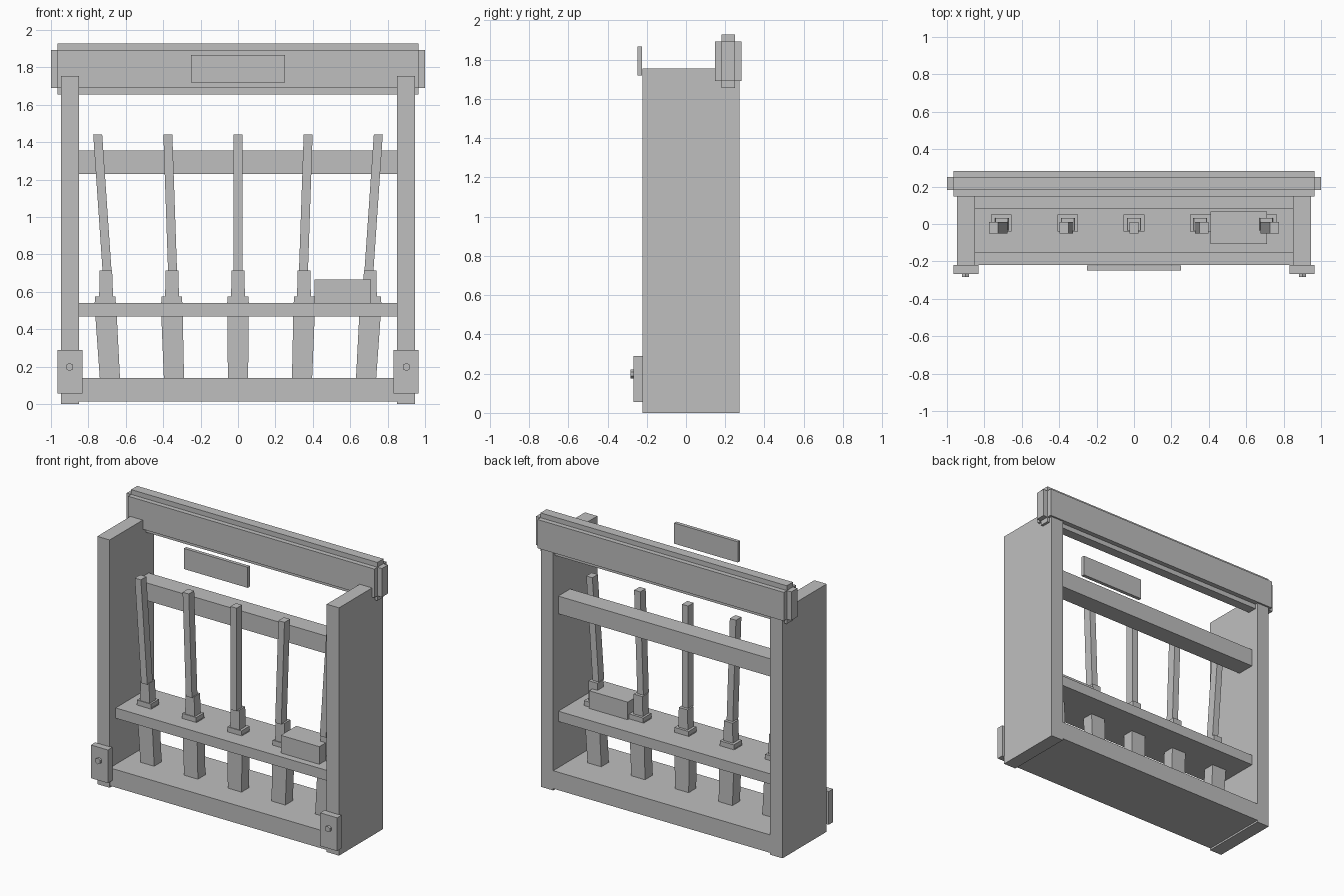
import bpy, bmesh, math
from mathutils import Matrix

cube = bpy.data.objects.get("Cube")
if cube:
    bpy.data.objects.remove(cube, do_unlink=True)

grey = bpy.data.materials.new("plain grey")
grey.use_nodes = True
colour = (0.52, 0.52, 0.52, 1)
grey.diffuse_color = colour
grey.node_tree.nodes["Principled BSDF"].inputs["Base Color"].default_value = colour


def finish(name, bm):
    bmesh.ops.recalc_face_normals(bm, faces=bm.faces)
    mesh = bpy.data.meshes.new(name)
    bm.to_mesh(mesh)
    bm.free()
    mesh.materials.append(grey)
    obj = bpy.data.objects.new(name, mesh)
    bpy.context.collection.objects.link(obj)
    return obj


def add_prism(bm, low, high, y, z):
    """Block whose (centre x, width) may differ between bottom and top."""
    verts = bmesh.ops.create_cube(bm, size=1)["verts"]
    for v in verts:
        centre, width = high if v.co.z > 0 else low
        v.co.x = centre + v.co.x * width
        v.co.y = y[1] if v.co.y > 0 else y[0]
        v.co.z = z[1] if v.co.z > 0 else z[0]


def add_box(bm, x, y, z):
    span = ((x[0] + x[1]) / 2, x[1] - x[0])
    add_prism(bm, span, span, y, z)


def box(name, x, y, z):
    bm = bmesh.new()
    add_box(bm, x, y, z)
    return finish(name, bm)


# Shelves, back rail and loose block
inner = (-0.85, 0.85)
box("base_shelf", inner, (-0.219, 0.272), (0.013, 0.14))
box("middle_shelf", inner, (-0.155, 0.215), (0.467, 0.54))
box("back_rail", inner, (0.083, 0.215), (1.23, 1.355))
box("loose_block", (0.41, 0.712), (-0.107, 0.067), (0.54, 0.665))
box("name_plate", (-0.25, 0.25), (-0.248, -0.223), (1.72, 1.866))

# Header beam with notched edges
bm = bmesh.new()
inner_y, inner_z = (0.182, 0.25), (1.69, 1.893)
add_box(bm, (-1, 1), inner_y, inner_z)
add_box(bm, (-0.965, 0.965), (0.148, 0.284), inner_z)
add_box(bm, (-0.965, 0.965), inner_y, (1.656, 1.927))
finish("header_beam", bm)

# Side panels, foot brackets and hexagonal bolts
for side, s in (("left", 1), ("right", -1)):
    def span(a, b):
        return tuple(sorted((s * a, s * b)))
    box(side + "_panel", span(0.85, 0.947), (-0.222, 0.272), (0, 1.755))
    box(side + "_bracket", span(0.832, 0.965), (-0.268, -0.219), (0.055, 0.29))
    bm = bmesh.new()
    bmesh.ops.create_cone(
        bm, cap_ends=True, segments=6, radius1=0.022, radius2=0.022, depth=0.024,
        matrix=Matrix.Translation((s * 0.9, -0.272, 0.198))
        @ Matrix.Rotation(math.pi / 2, 4, "X"))
    finish(side + "_bolt", bm)

# Five fanned tools: foot, collar plate, socket and shaft
for i in range(-2, 3):
    f = i / 2
    foot, mid = 0.685 * f, 0.71 * f
    bm = bmesh.new()
    add_prism(bm, (foot, 0.108), (mid, 0.116), (-0.037, 0.047), (0.14, 0.545))
    add_prism(bm, (mid, 0.11), (mid, 0.11), (-0.04, 0.05), (0.54, 0.575))
    add_prism(bm, (0.705 * f, 0.074), (0.707 * f, 0.068), (-0.035, 0.032), (0.575, 0.715))
    add_prism(bm, (0.7 * f, 0.048), (0.75 * f, 0.048), (-0.05, 0.011), (0.71, 1.44))
    finish("tool_" + str(i + 3), bm)
